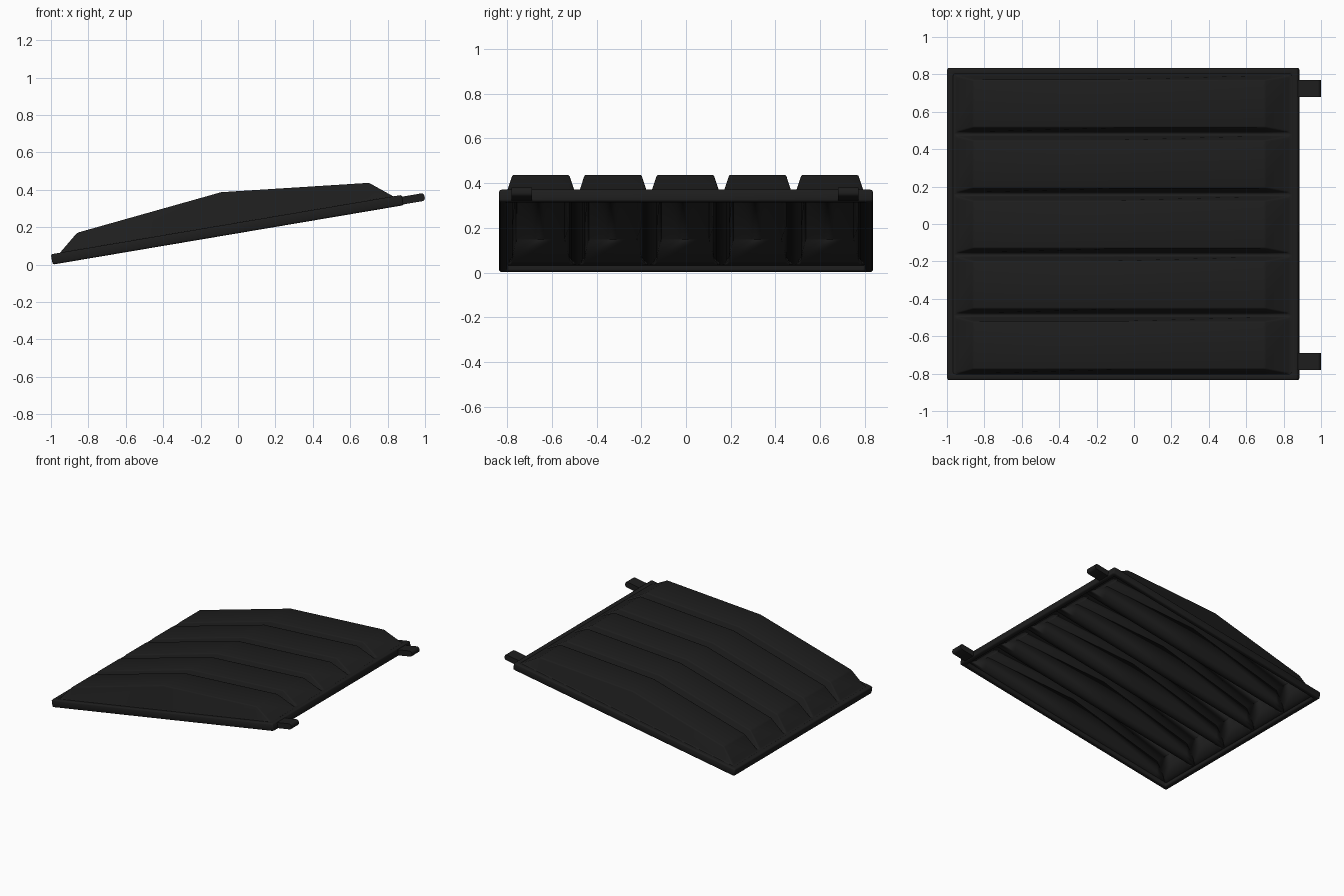
import bpy, bmesh, math
from mathutils import Matrix, Vector

if "Cube" in bpy.data.objects:
    bpy.data.objects.remove(bpy.data.objects["Cube"])

black = bpy.data.materials.new("matte black")
black.diffuse_color = (0.0125, 0.0125, 0.0125, 1)
black.use_nodes = True
black.node_tree.nodes["Principled BSDF"].inputs["Base Color"].default_value = black.diffuse_color

TILT = math.radians(9.6)
LENGTH, HALF_W, THICK, RIM = 1.903, 0.835, 0.056, 0.036
# slope space (along, across, normal) -> world
SLOPE = Matrix.Translation((-0.991, 0, 0)) @ Matrix.Rotation(-TILT, 4, 'Y')


def finish(name, bm, recalc=True):
    if recalc:
        bmesh.ops.recalc_face_normals(bm, faces=bm.faces)
    me = bpy.data.meshes.new(name)
    bm.to_mesh(me)
    bm.free()
    me.materials.append(black)
    ob = bpy.data.objects.new(name, me)
    bpy.context.collection.objects.link(ob)
    bpy.ops.object.select_all(action='DESELECT')
    ob.select_set(True)
    bpy.context.view_layer.objects.active = ob
    bpy.ops.object.shade_smooth_by_angle(angle=math.radians(40))
    return ob


def round_edges(bm, edges, offset, segments):
    bmesh.ops.bevel(bm, geom=edges, offset=offset, segments=segments,
                    profile=0.5, affect='EDGES', clamp_overlap=True)


# rim frame: rectangular ring lying on the slope, softly rounded
bm = bmesh.new()
loops = []
for inset, w in ((0, 0), (0, THICK), (RIM, THICK), (RIM, 0)):
    a, b, y = inset, LENGTH - inset, HALF_W - inset
    loops.append([bm.verts.new(SLOPE @ Vector(p)) for p in
                  ((a, -y, w), (b, -y, w), (b, y, w), (a, y, w))])
for i in range(4):
    p, q = loops[i], loops[(i + 1) % 4]
    for j in range(4):
        k = (j + 1) % 4
        bm.faces.new((p[j], p[k], q[k], q[j]))
round_edges(bm, bm.edges[:], 0.009, 3)
finish("rim_frame", bm)


# ribbed shell: grid of stations, raised on the rib tops
def base_z(x):
    return 0.052 + math.tan(TILT) * (x + 0.999)


PITCH, TOP, FOOT = 0.323, 0.128, 0.152
xs = [(-0.98, None), (-0.955, None), (-0.86, 0.17), (-0.09, 0.387),
      (0.70, 0.437), (0.835, None), (0.855, None)]
ys = [(-0.82, False)]
for i in range(-2, 3):
    c = i * PITCH - 0.003
    ys += [(c - FOOT, False), (c - TOP, True), (c + TOP, True), (c + FOOT, False)]
ys.append((0.82, False))

bm = bmesh.new()
grid, raised = [], set()
for x, top in xs:
    row = []
    for y, up in ys:
        lift = up and top is not None
        v = bm.verts.new((x, y, top if lift else base_z(x)))
        if lift:
            raised.add(v)
        row.append(v)
    grid.append(row)
for i in range(len(xs) - 1):
    for j in range(len(ys) - 1):
        q = [grid[i][j], grid[i + 1][j], grid[i + 1][j + 1], grid[i][j + 1]]
        ups = [k for k in range(4) if q[k] in raised]
        if len(ups) == 1:  # rib corner: crease from foot corner to top corner
            q = q[ups[0]:] + q[:ups[0]]
            bm.faces.new((q[0], q[1], q[2]))
            bm.faces.new((q[0], q[2], q[3]))
        else:
            bm.faces.new(q)
bm.normal_update()
sharp = [e for e in bm.edges if len(e.link_faces) == 2
         and e.calc_face_angle(0) > math.radians(20)]
round_edges(bm, sharp, 0.008, 2)
shell = finish("ribbed_panel", bm, recalc=False)
m = shell.modifiers.new("thickness", 'SOLIDIFY')
m.thickness, m.offset = 0.026, -1

# hinge pegs at the high edge, rounded across their tips
for side, y in (("left", 0.725), ("right", -0.735)):
    bm = bmesh.new()
    bmesh.ops.create_cube(bm, size=1, matrix=Matrix.Translation((0.925, y, 0.350))
                          @ Matrix.Rotation(-TILT, 4, 'Y')
                          @ Matrix.Diagonal((0.148, 0.092, 0.042, 1)))
    edges = [e for e in bm.edges
             if abs((e.verts[0].co - e.verts[1].co).normalized().y) > 0.9]
    round_edges(bm, edges, 0.016, 3)
    finish("hinge_peg_" + side, bm)
